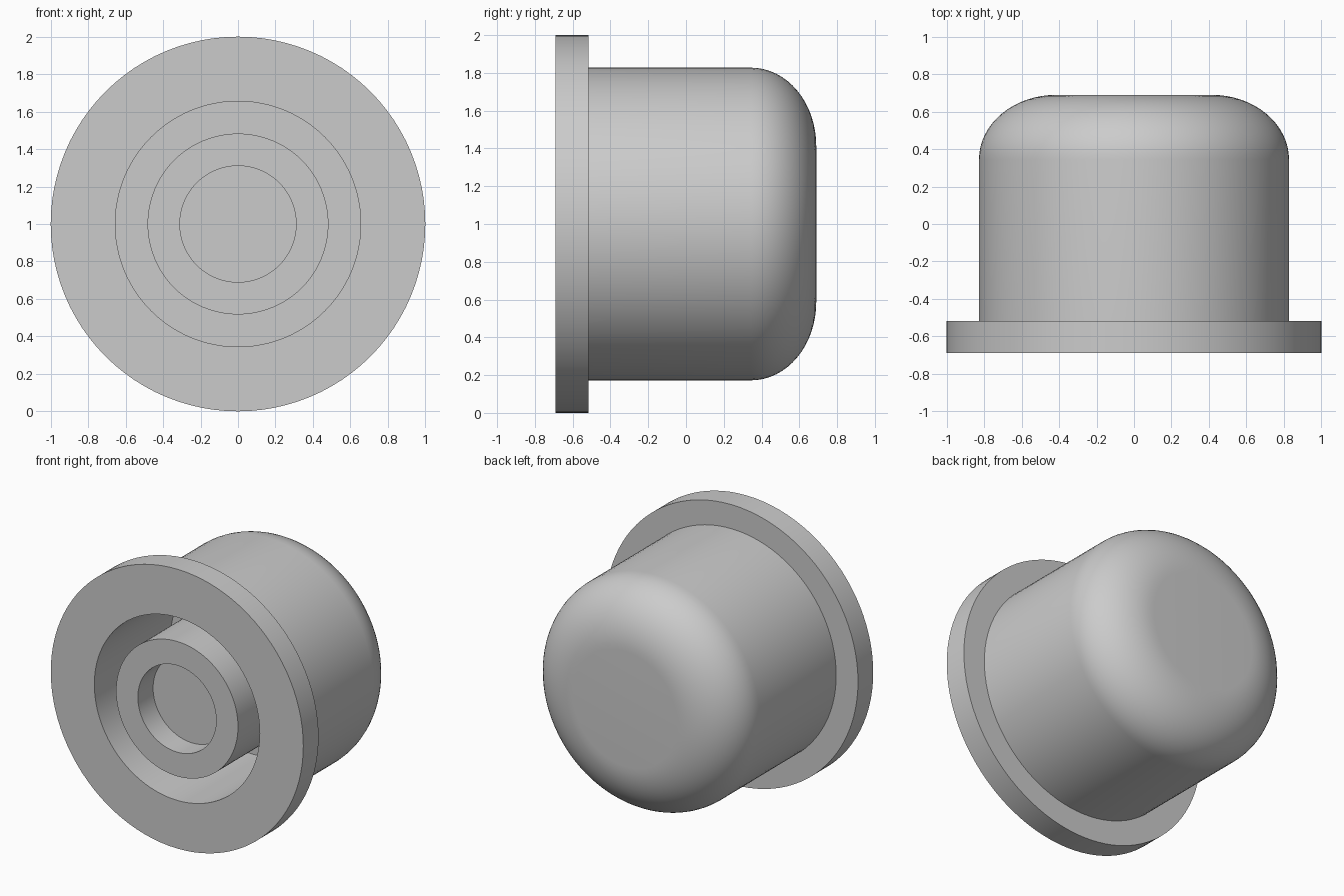
import bpy, bmesh
from math import sin, cos, pi, radians
from mathutils import Vector

cube = bpy.data.objects.get("Cube")
if cube:
    bpy.data.objects.remove(cube, do_unlink=True)

U = 1 / 5.8          # wall thickness, the module of the whole part
FRONT, BACK = -4 * U, 4 * U
SIDES = 96

gray = bpy.data.materials.new("plain gray")
gray.use_nodes = True
color = (0.6, 0.6, 0.6, 1)
gray.diffuse_color = color
gray.node_tree.nodes["Principled BSDF"].inputs["Base Color"].default_value = color


def lathe(name, profile):
    """Spin a (radius, y) profile around the horizontal axis at z = 1."""
    bm = bmesh.new()
    centre = Vector((0, 0, 1))
    verts = [bm.verts.new(centre + Vector((r, y, 0))) for r, y in profile]
    edges = [bm.edges.new(pair) for pair in zip(verts, verts[1:])]
    bmesh.ops.spin(bm, geom=verts + edges, cent=centre, axis=(0, 1, 0),
                   angle=2 * pi, steps=SIDES, use_merge=True)
    bmesh.ops.remove_doubles(bm, verts=bm.verts, dist=1e-4)
    bmesh.ops.recalc_face_normals(bm, faces=bm.faces)
    mesh = bpy.data.meshes.new(name)
    bm.to_mesh(mesh)
    bm.free()
    mesh.materials.append(gray)
    obj = bpy.data.objects.new(name, mesh)
    bpy.context.collection.objects.link(obj)
    bpy.ops.object.select_all(action="DESELECT")
    bpy.context.view_layer.objects.active = obj
    obj.select_set(True)
    bpy.ops.object.shade_smooth_by_angle(angle=radians(30))
    return obj


# Central boss with a shallow socket, and the annular cavity around it
floor = FRONT + 5 * U
boss = [(0, FRONT + U), (1.8 * U, FRONT + U), (1.8 * U, FRONT),
        (2.8 * U, FRONT), (2.8 * U, floor)]
cavity = [(3.8 * U, floor), (3.8 * U, FRONT)]

# Front flange
flange = [(5.8 * U, FRONT), (5.8 * U, FRONT + U), (4.8 * U, FRONT + U)]

# Elliptically rounded back of the body
ARC = 16
dome = []
for i in range(ARC + 1):
    a = i / ARC * pi / 2
    dome.append((2.4 * U * (1 + cos(a)), BACK - 2 * U * (1 - sin(a))))

lathe("flanged_plug", boss + cavity + flange + dome + [(0, BACK)])
